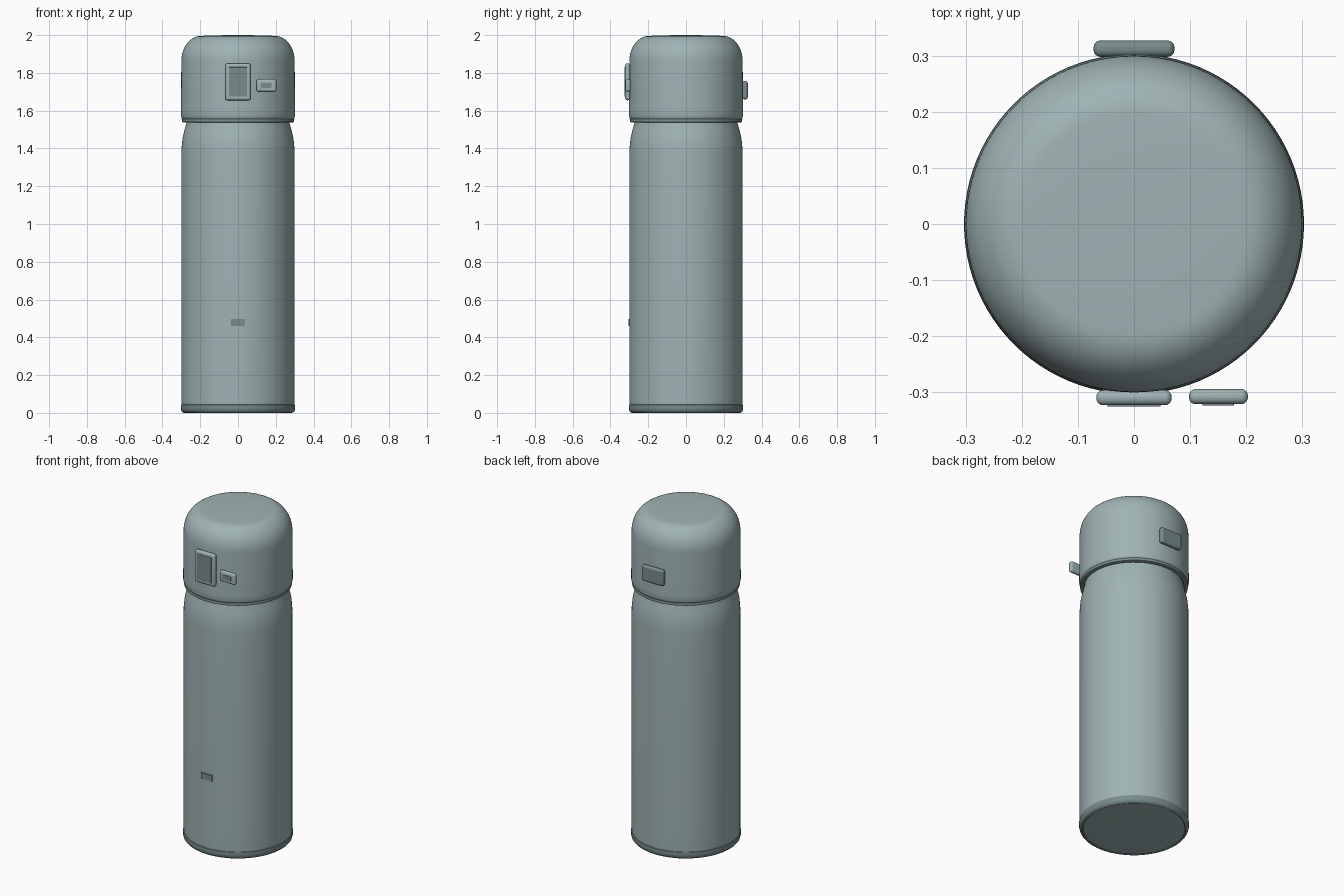
import bpy, bmesh, math

if "Cube" in bpy.data.objects:
    bpy.data.objects.remove(bpy.data.objects["Cube"])


def material(name, rgb):
    m = bpy.data.materials.new(name)
    m.diffuse_color = (*rgb, 1)
    m.use_nodes = True
    m.node_tree.nodes["Principled BSDF"].inputs["Base Color"].default_value = m.diffuse_color
    return m


MAIN = material("pale sage grey", (0.35, 0.45, 0.46))
DARK = material("deep sage grey", (0.19, 0.26, 0.265))


def finish(obj, mat, angle=35):
    obj.data.materials.append(mat)
    bpy.ops.object.select_all(action='DESELECT')
    obj.select_set(True)
    bpy.context.view_layer.objects.active = obj
    bpy.ops.object.shade_smooth_by_angle(angle=math.radians(angle))


def lathe(name, profile, mat, segments=96, closed=False):
    """Revolve (radius, z) points around z; radius 0 makes a pole."""
    bm = bmesh.new()
    verts = [bm.verts.new((r, 0, z)) for r, z in profile]
    pairs = list(zip(verts, verts[1:] + verts[:1]))
    edges = [bm.edges.new(p) for p in (pairs if closed else pairs[:-1])]
    bmesh.ops.spin(bm, geom=verts + edges, cent=(0, 0, 0), axis=(0, 0, 1),
                   angle=2 * math.pi, steps=segments)
    bmesh.ops.remove_doubles(bm, verts=bm.verts, dist=1e-5)
    bmesh.ops.recalc_face_normals(bm, faces=bm.faces)
    me = bpy.data.meshes.new(name)
    bm.to_mesh(me)
    bm.free()
    obj = bpy.data.objects.new(name, me)
    bpy.context.collection.objects.link(obj)
    finish(obj, mat)


def plate(name, x, y, z, mat, bevel=0.0):
    """Box spanning the given (min, max) ranges, with rounded edges."""
    bpy.ops.mesh.primitive_cube_add(size=1)
    obj = bpy.context.object
    obj.name = name
    for v in obj.data.vertices:
        v.co = [a + (b - a) * (c + 0.5) for (a, b), c in zip((x, y, z), v.co)]
    if bevel:
        mod = obj.modifiers.new("rounding", 'BEVEL')
        mod.width, mod.segments = bevel, 5
    finish(obj, mat)


# Bottle body with a shoulder narrowing into the neck
lathe("bottle_body", [(0, 0.012), (0.29, 0.012), (0.299, 0.03), (0.3, 0.06),
                      (0.3, 1.36), (0.299, 1.40), (0.294, 1.45),
                      (0.284, 1.495), (0.274, 1.53), (0.27, 1.56), (0, 1.56)], MAIN)

# Base band and slightly raised foot
lathe("base_band", [(0.296, 0.045), (0.302, 0.042), (0.303, 0.037), (0.303, 0.022),
                    (0.300, 0.010), (0.294, 0.003), (0.285, 0), (0.278, 0.006),
                    (0.278, 0.03)], DARK, closed=True)
lathe("base_disc", [(0, 0.003), (0.27, 0.003), (0.282, 0.004), (0.282, 0.02), (0, 0.02)], MAIN)

# Domed lid: a wall, an elliptical shoulder and a nearly flat top
dome = [(0.195 + 0.105 * math.cos(t), 1.862 + 0.134 * math.sin(t))
        for t in (math.pi / 2 * i / 12 for i in range(13))]
lathe("lid", [(0.262, 1.56), (0.292, 1.552), (0.298, 1.558), (0.302, 1.57), (0.302, 1.60)]
      + dome + [(0.12, 1.999), (0, 2.0)], MAIN)

# Seal ring below the lid
lathe("lid_rim", [(0.27, 1.565), (0.27, 1.548), (0.278, 1.538), (0.288, 1.537),
                  (0.297, 1.541), (0.298, 1.554), (0.292, 1.565)], DARK, closed=True)

# Push button and lock slider on the front, each with a darker face plate
plate("push_button", (-0.067, 0.067), (-0.323, -0.296), (1.655, 1.85), MAIN, 0.012)
plate("push_button_face", (-0.047, 0.047), (-0.3255, -0.318), (1.675, 1.83), DARK, 0.001)
plate("lock_slider", (0.098, 0.203), (-0.321, -0.294), (1.70, 1.767), MAIN, 0.012)
plate("lock_slider_face", (0.122, 0.178), (-0.3235, -0.316), (1.72, 1.747), DARK, 0.001)

# Hinge cover at the back
plate("hinge_cover", (-0.072, 0.072), (0.298, 0.327), (1.66, 1.757), DARK, 0.012)

# Small badge low on the front
plate("front_badge", (-0.037, 0.037), (-0.305, -0.298), (0.46, 0.496), DARK)
